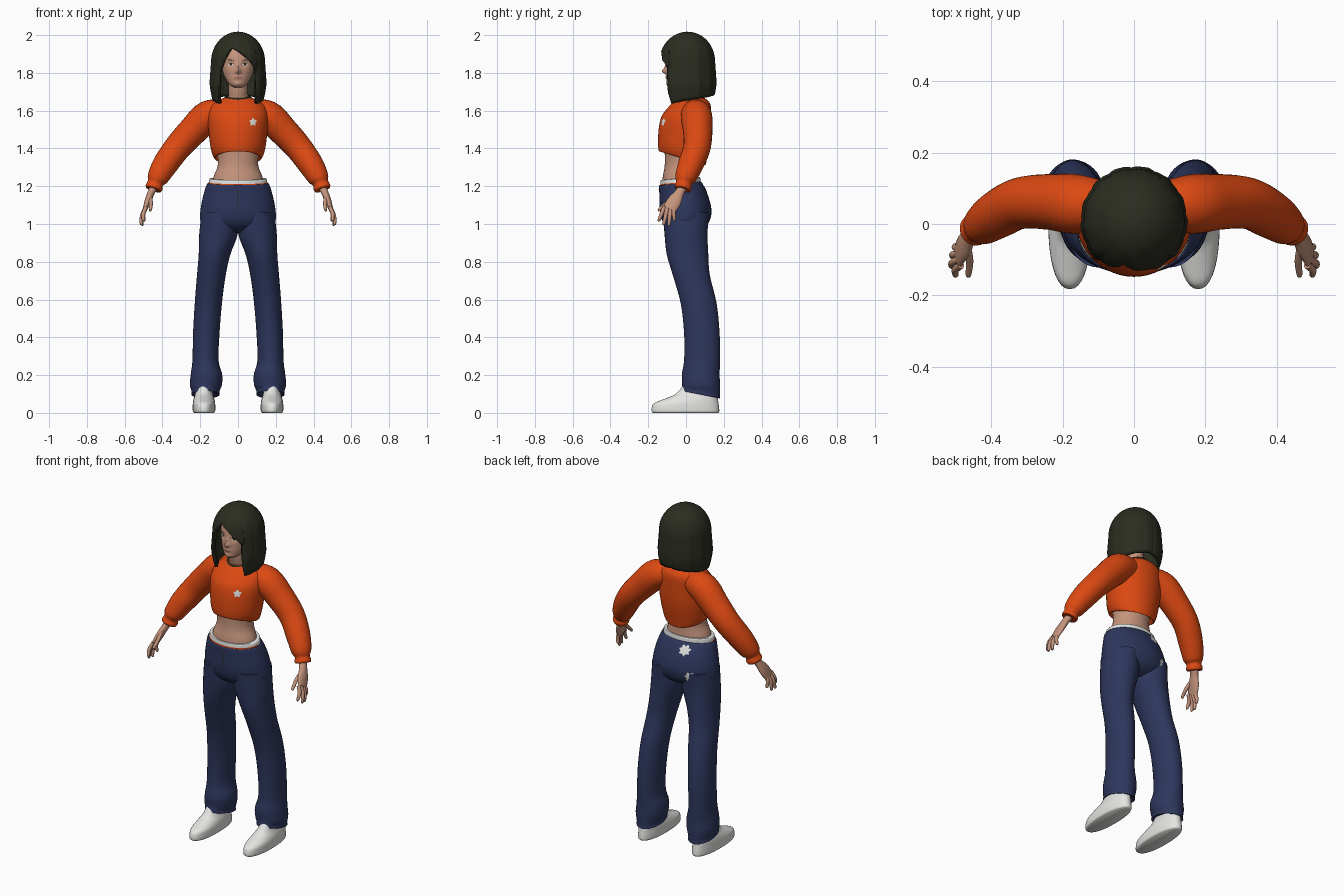
import bpy, bmesh, math
from mathutils import Vector
from mathutils.bvhtree import BVHTree

if "Cube" in bpy.data.objects:
    bpy.data.objects.remove(bpy.data.objects["Cube"])

COLORS = {"orange_knit": (0.72, 0.066, 0.006), "navy_denim": (0.027, 0.038, 0.11),
          "dark_hair": (0.024, 0.026, 0.015), "skin": (0.56, 0.30, 0.205),
          "white": (0.78, 0.78, 0.76), "lips": (0.42, 0.17, 0.13),
          "eye_dark": (0.03, 0.018, 0.014)}
M = {}
for key, c in COLORS.items():
    M[key] = bpy.data.materials.new(key)
    M[key].diffuse_color = (*c, 1)


def build(name, verts, faces, *mats):
    bm = bmesh.new()
    vs = [bm.verts.new(v) for v in verts]
    for f in faces:
        bm.faces.new([vs[i] for i in f])
    bmesh.ops.recalc_face_normals(bm, faces=bm.faces)
    me = bpy.data.meshes.new(name)
    bm.to_mesh(me)
    bm.free()
    for m in mats:
        me.materials.append(M[m])
    ob = bpy.data.objects.new(name, me)
    bpy.context.collection.objects.link(ob)
    return ob


def smooth(pts, steps):
    """Catmull-Rom interpolation of tuples."""
    out = []
    for i in range(len(pts) - 1):
        a, b, c, d = pts[max(i - 1, 0)], pts[i], pts[i + 1], pts[min(i + 2, len(pts) - 1)]
        for k in range(steps):
            t = k / steps
            out.append([q + 0.5 * t * (r - p + t * (2*p - 5*q + 4*r - s + t * (3*(q - r) + s - p)))
                        for p, q, r, s in zip(a, b, c, d)])
    return out + [list(pts[-1])]


def skin_rings(name, rings, *mats):
    n = len(rings[0])
    verts = [v for r in rings for v in r]
    faces = [(j*n + i, j*n + (i+1) % n, (j+1)*n + (i+1) % n, (j+1)*n + i)
             for j in range(len(rings) - 1) for i in range(n)]
    faces += [tuple(range(n)), tuple(range(len(verts) - n, len(verts)))]
    return build(name, verts, faces, *mats)


def loft(name, secs, *mats, n=36, steps=4, power=1.0, shape=None):
    """Stack of level rings: (cx, cy, z, rx, ry, slope)."""
    rings = []
    for cx, cy, z, rx, ry, sl in smooth([tuple(s) + (0,) * (6 - len(s)) for s in secs], steps):
        ring = []
        for i in range(n):
            a = math.tau * i / n
            c, s = (math.copysign(abs(f(a)) ** power, f(a)) for f in (math.cos, math.sin))
            v = Vector((cx + rx*c, cy + ry*s, z + sl*ry*s))
            ring.append(shape(v) if shape else v)
        rings.append(ring)
    return skin_rings(name, rings, *mats)


def tube(name, pts, mat, n=20, steps=4):
    """Tube along a path: (x, y, z, thickness, breadth)."""
    p = smooth([tuple(q) if len(q) == 5 else tuple(q) + (q[3],) for q in pts], steps)
    rings = []
    for i, q in enumerate(p):
        t = Vector(p[min(i+1, len(p)-1)][:3]) - Vector(p[max(i-1, 0)][:3])
        u = t.cross(Vector((0, 1, 0))).normalized()
        v = t.cross(u).normalized()
        rings.append([Vector(q[:3]) + u*q[3]*math.cos(math.tau*k/n) + v*q[4]*math.sin(math.tau*k/n)
                      for k in range(n)])
    return skin_rings(name, rings, mat)


def decal(name, target, x, z, hw, hh, mat, side=-1, lobes=0, tilt=0, lift=0.002):
    """Thin plate laid on the target's front (side -1) or back (side 1)."""
    me = target.data
    tree = BVHTree.FromPolygons([v.co for v in me.vertices], [tuple(p.vertices) for p in me.polygons])
    n, verts = 20, []
    for k in (0.02, 0.35, 0.7, 1):
        for i in range(n):
            a = math.tau * i / n
            r = k * (1 + (0.25 * math.sin(lobes * a) if lobes else 0))
            px = x + hw * r * math.cos(a)
            pz = z + hh * r * math.sin(a) + tilt * (px - x)
            hit = tree.ray_cast(Vector((px, side, pz)), Vector((0, -side, 0)))[0]
            if hit is None:
                hit = Vector((px, verts[-1].y if verts else 0, pz))
            verts.append(hit + Vector((0, side * lift, 0)))
    faces = [(j*n + i, j*n + (i+1) % n, (j+1)*n + (i+1) % n, (j+1)*n + i)
             for j in range(3) for i in range(n)] + [tuple(range(n))]
    ob = build(name, verts, faces, mat)
    if sum(p.normal.y for p in ob.data.polygons) * side < 0:
        ob.data.flip_normals()


def bump(v, x, z, wx, wz):
    return math.exp(-((v.x - x) / wx) ** 2 - ((v.z - z) / wz) ** 2)


# Head with modelled nose, eye sockets and lips
def face_shape(v):
    if v.y < -0.02:
        v.y -= 0.024 * bump(v, 0, 1.808, 0.013, 0.013) + 0.010 * bump(v, 0, 1.83, 0.009, 0.02)
        v.y -= 0.006 * bump(v, 0, 1.776, 0.022, 0.010) + 0.005 * bump(v, 0, 1.742, 0.02, 0.012)
        v.y += 0.008 * (bump(v, 0.038, 1.845, 0.018, 0.014) + bump(v, -0.038, 1.845, 0.018, 0.014))
    return v


head = loft("head", [(0, -.06, 1.722, .018, .022), (0, -.055, 1.735, .04, .042), (0, -.035, 1.76, .061, .066),
                     (0, -.015, 1.80, .079, .087), (0, -.005, 1.85, .087, .097), (0, 0, 1.90, .086, .095),
                     (0, .01, 1.95, .07, .08), (0, .01, 1.975, .04, .04)], "skin", n=72, steps=7,
            shape=face_shape)
loft("neck", [(0, .02, 1.61, .07, .06), (0, .012, 1.66, .054, .055), (0, 0, 1.71, .05, .054),
              (0, 0, 1.77, .05, .055)], "skin")
loft("collar", [(0, .02, 1.64, .085, .085, .1), (0, .02, 1.662, .078, .078, .1), (0, .02, 1.674, .068, .070, .1),
                (0, .02, 1.664, .056, .058, .1)], "dark_hair")
for s, side in ((1, "left"), (-1, "right")):
    decal(side + "_eye", head, s*.038, 1.845, .015, .0065, "white", tilt=s*.08)
    decal(side + "_iris", head, s*.038, 1.845, .0065, .0065, "eye_dark", lift=.003)
    decal(side + "_lash", head, s*.038, 1.851, .017, .0022, "eye_dark", lift=.0035, tilt=s*.08)
    decal(side + "_brow", head, s*.04, 1.868, .019, .0028, "dark_hair", tilt=s*.12)
decal("mouth", head, 0, 1.776, .021, .0065, "lips")

# Bobbed hair: a cap whose lower edge follows the parting and the side curtains
EDGE = [(-180, 1.69), (-80, 1.655), (-49, 1.64), (-45, 1.80), (-32, 1.865), (-16, 1.93),
        (0, 1.912), (20, 1.88), (38, 1.84), (45, 1.80), (49, 1.64), (80, 1.655), (180, 1.69)]


def hair_edge(d):
    for (a, za), (b, zb) in zip(EDGE, EDGE[1:]):
        if d <= b:
            return za + (zb - za) * (d - a) / (b - a)
    return EDGE[-1][1]


hv, N, R = [], 120, 30
for j in range(R + 1):
    t = max(j / R, 0.02)
    for i in range(N):
        d = -180 + 360 * i / N
        a = math.radians(d)
        z = 2.0 - (2.0 - hair_edge(d)) * t ** 1.7
        if z > 1.86:
            r = math.sqrt(max(0, 1 - ((z - 1.86) / 0.14) ** 2))
        elif z > 1.75:
            r = 1 + 0.06 * (1.86 - z) / 0.11
        else:
            r = 1.06 - 0.17 * ((1.75 - z) / 0.11) ** 1.5
        r *= 1 + 0.014 * t * math.sin(13 * a + 1) + 0.008 * t * math.sin(29 * a)
        hv.append((0.124 * r * math.sin(a), 0.008 - 0.128 * r * math.cos(a), z))
hf = [(j*N + i, j*N + (i+1) % N, (j+1)*N + (i+1) % N, (j+1)*N + i) for j in range(R) for i in range(N)]
hair = build("hair", hv, hf + [tuple(range(N))], "dark_hair")
sol = hair.modifiers.new("thickness", "SOLIDIFY")
sol.thickness, sol.offset = 0.018, -1

# Cropped sweater, bare waist and underwear band
sweater = loft("sweater_body", [(0, -.02, 1.375, .105, .105, -.3), (0, -.02, 1.348, .122, .122, -.3),
                                (0, -.018, 1.39, .142, .13, -.28), (0, -.008, 1.48, .155, .136, -.2),
                                (0, .002, 1.56, .16, .13, -.1), (0, .02, 1.62, .148, .112),
                                (0, .028, 1.652, .11, .09), (0, .025, 1.667, .075, .072)],
               "orange_knit", n=48, steps=6)
decal("chest_patch", sweater, .08, 1.54, .017, .018, "white", lobes=5)
loft("waist", [(0, -.03, 1.19, .14, .10), (0, -.03, 1.25, .129, .093), (0, -.025, 1.32, .106, .087),
               (0, -.02, 1.43, .12, .095)], "skin")
band = loft("underwear_band", [(0, -.03, 1.195, .156, .107, .08), (0, -.03, 1.220, .155, .106, .08),
                               (0, -.03, 1.240, .150, .104, .08), (0, -.03, 1.238, .125, .09, .08)],
            "white", "orange_knit", n=48, steps=3)
for p in band.data.polygons:
    if p.center.y < -.03 and p.center.z - .08 * (p.center.y + .03) < 1.222:
        p.material_index = 1

# Trousers
hips = loft("trouser_hips", [(0, -.03, 1.20, .15, .10, .08), (0, -.03, 1.213, .163, .112, .08),
                             (0, -.012, 1.15, .184, .129), (0, -.002, 1.07, .199, .137),
                             (0, 0, 1.01, .195, .122), (0, 0, .975, .14, .09), (0, 0, .955, .06, .05)],
            "navy_denim", n=48, steps=5)
decal("waist_patch", hips, -.06, 1.185, .03, .026, "white", side=1, lobes=7, lift=.004)
decal("seat_patch", hips, -.11, 1.04, .03, .028, "white", side=1, lobes=7, lift=.007)
decal("fly_seam", hips, .0, 1.13, .0025, .06, "dark_hair", lift=.002)

for s, side in ((1, "left"), (-1, "right")):
    leg = [(.10, 0, 1.06, .092, .122), (.103, 0, .95, .102, .114), (.124, .008, .84, .084, .11),
           (.141, .028, .73, .076, .098), (.157, .067, .58, .072, .095), (.168, .084, .42, .070, .094),
           (.172, .085, .28, .069, .095), (.167, .078, .205, .083, .10), (.170, .080, .15, .085, .10),
           (.172, .078, .115, .074, .101, -.2), (.172, .078, .097, .074, .102, -.2),
           (.172, .078, .115, .05, .08, -.2)]
    loft(side + "_trouser_leg", [(s * q[0],) + q[1:] for q in leg], "navy_denim")
    # Shoe
    shoe = [(-.002, 0, .053, .172), (-.003, .008, .059, .179), (-.003, .03, .060, .178), (.002, .052, .059, .170),
            (.026, .073, .055, .143), (.055, .10, .047, .110), (.07, .14, .042, .09)]
    loft(side + "_shoe", [(s * .18,) + q for q in shoe], "white", power=.9)
    # Sleeve with gathered cuff
    arm = [(.06, .05, 1.595, .062), (.155, .055, 1.572, .083), (.24, .062, 1.492, .078),
           (.32, .058, 1.405, .072), (.385, .025, 1.315, .067), (.425, -.003, 1.245, .056),
           (.437, -.011, 1.217, .042), (.444, -.015, 1.195, .046), (.448, -.018, 1.183, .042)]
    tube(side + "_sleeve", [(s * q[0],) + q[1:] for q in arm], "orange_knit", n=28, steps=5)
    # Hand
    palm = [(.442, -.015, 1.20, .021, .025), (.460, -.035, 1.165, .019, .025),
            (.478, -.062, 1.12, .017, .038), (.492, -.088, 1.078, .012, .036)]
    tube(side + "_palm", [(s * q[0],) + q[1:] for q in palm], "skin")
    fingers = {"index": ((.486, -.115, 1.09), (.500, -.143, 1.02)),
               "middle": ((.490, -.099, 1.085), (.512, -.118, 1.0)),
               "ring": ((.490, -.083, 1.08), (.508, -.090, .997)),
               "little": ((.488, -.067, 1.085), (.498, -.062, 1.02)),
               "thumb": ((.466, -.068, 1.145), (.464, -.142, 1.075))}
    for f, (a, b) in fingers.items():
        a, b = Vector(a), Vector(b)
        mid = a.lerp(b, .5) + Vector((.008 if f != "thumb" else -.004, 0, 0))
        end = b + (b - a).normalized() * .005
        path = [(*a, .011), (*mid, .0105), (*b, .008), (*end, .003)]
        tube(side + "_" + f + "_finger", [(s * q[0],) + q[1:] for q in path], "skin", n=12)

# Smooth shading with crisp edges kept
for ob in bpy.context.scene.objects:
    ob.select_set(True)
bpy.context.view_layer.objects.active = head
bpy.ops.object.shade_smooth_by_angle(angle=math.radians(50))

for m in bpy.data.materials:
    if m.users and not m.is_grease_pencil:
        m.use_nodes = True
        m.node_tree.nodes["Principled BSDF"].inputs["Base Color"].default_value = m.diffuse_color
